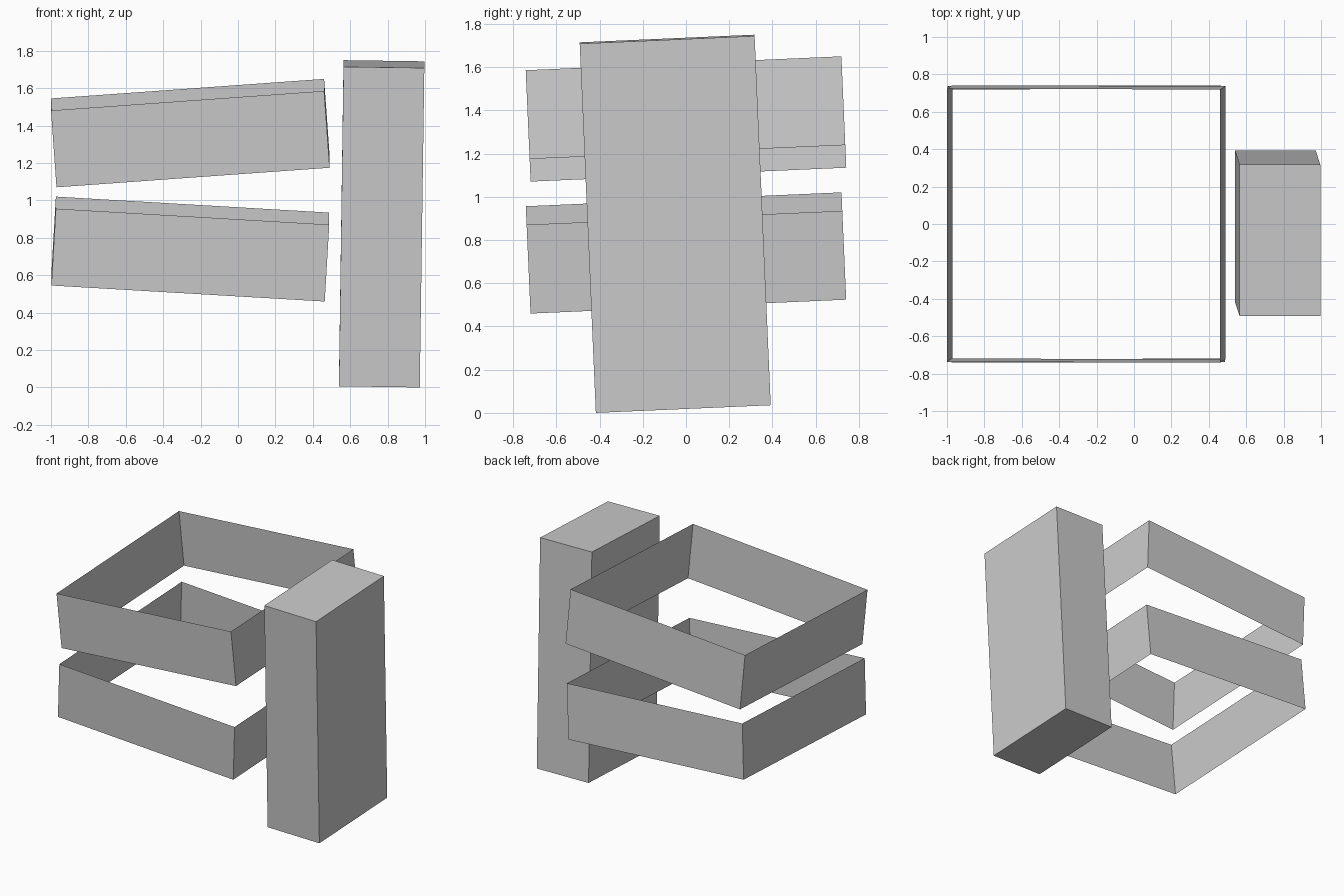
import bpy, bmesh
from math import radians
from mathutils import Euler, Matrix, Vector

if "Cube" in bpy.data.objects:
    bpy.data.objects.remove(bpy.data.objects["Cube"])

grey = bpy.data.materials.new("plain grey")
grey.diffuse_color = (0.6, 0.6, 0.6, 1)
grey.use_nodes = True
grey.node_tree.nodes["Principled BSDF"].inputs["Base Color"].default_value = grey.diffuse_color


def tilted_box(name, centre, size, tilt_x, tilt_y, open_ends=False):
    """Box tilted about y, then x; open_ends leaves only the thin side walls."""
    bm = bmesh.new()
    bmesh.ops.create_cube(bm, size=1, matrix=Matrix.Diagonal((*size, 1)))
    if open_ends:
        caps = [f for f in bm.faces if abs(f.normal.z) > 0.9]
        bmesh.ops.delete(bm, geom=caps, context='FACES_ONLY')
    mesh = bpy.data.meshes.new(name)
    bm.to_mesh(mesh)
    bm.free()
    mesh.materials.append(grey)
    obj = bpy.data.objects.new(name, mesh)
    obj.location = centre
    obj.rotation_mode = 'YXZ'
    obj.rotation_euler = Euler((radians(tilt_x), radians(tilt_y), 0), 'YXZ')
    bpy.context.collection.objects.link(obj)
    return obj


# Two open square bands, leaning opposite ways
band = (1.464, 1.462, 0.412)
tilted_box("upper_band", (-0.255, 0, 1.36), band, 2.52, -4.1, True)
tilted_box("lower_band", (-0.255, 0, 0.74), band, 2.52, 3.35, True)

# Solid upright block beside them
tilted_box("upright_block", (0.768, -0.05, 0.875), (0.432, 0.81, 1.71), 2.5, 0.82)
